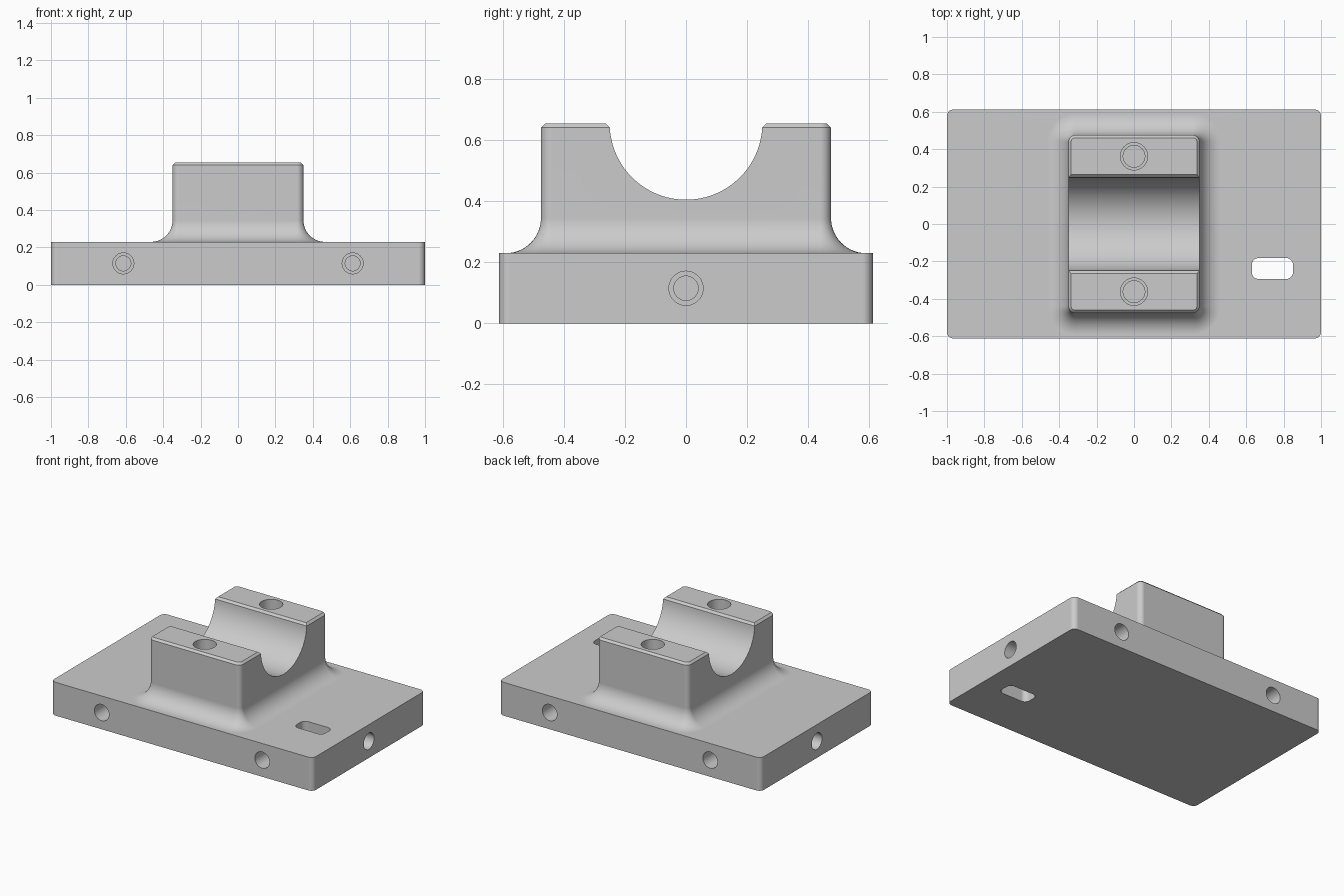
import bpy, bmesh
from math import pi, sin, cos, radians
from mathutils import Matrix, Vector

cube = bpy.data.objects.get("Cube")
if cube:
    bpy.data.objects.remove(cube, do_unlink=True)

# Main sizes
BASE_X, BASE_Y, BASE_Z = 1.0, 0.612, 0.23
BLOCK_X, BLOCK_Y, TOP_Z = 0.35, 0.475, 0.655
CORNER, FILLET, CHAMFER, CRADLE = 0.035, 0.115, 0.014, 0.25

metal = bpy.data.materials.new("grey metal")
metal.use_nodes = True
grey = (0.6, 0.6, 0.6, 1)
metal.diffuse_color = grey
metal.node_tree.nodes["Principled BSDF"].inputs["Base Color"].default_value = grey


def rounded_rect(hx, hy, r, z, steps=8):
    """Closed loop of a rectangle with rounded corners."""
    pts = []
    for k, (sx, sy) in enumerate([(1, 1), (-1, 1), (-1, -1), (1, -1)]):
        for i in range(steps + 1):
            a = (k + i / steps) * pi / 2
            pts.append(Vector((sx * (hx - r) + r * cos(a), sy * (hy - r) + r * sin(a), z)))
    return pts


def circle(r, z, n=40):
    return [Vector((r * cos(2 * pi * i / n), r * sin(2 * pi * i / n), z)) for i in range(n)]


def loft(name, loops, matrix=Matrix()):
    """Closed solid skinned through loops of equal length."""
    bm = bmesh.new()
    rings = [[bm.verts.new(matrix @ p) for p in loop] for loop in loops]
    for a, b in zip(rings, rings[1:]):
        for i in range(len(a)):
            j = (i + 1) % len(a)
            bm.faces.new((a[i], a[j], b[j], b[i]))
    bm.faces.new(rings[0])
    bm.faces.new(rings[-1])
    bmesh.ops.recalc_face_normals(bm, faces=bm.faces)
    mesh = bpy.data.meshes.new(name)
    bm.to_mesh(mesh)
    bm.free()
    mesh.materials.append(metal)
    obj = bpy.data.objects.new(name, mesh)
    bpy.context.collection.objects.link(obj)
    return obj


def block_loop(offset, z):
    return rounded_rect(BLOCK_X + offset, BLOCK_Y + offset, CORNER + offset, z)


# Base plate flowing through a fillet into the upright block
loops = [rounded_rect(BASE_X, BASE_Y, CORNER, z) for z in (0, BASE_Z)]
for i in range(15):
    a = i / 14 * pi / 2
    loops.append(block_loop(FILLET * (1 - sin(a)), BASE_Z + FILLET * (1 - cos(a))))
loops += [block_loop(0, TOP_Z - CHAMFER), block_loop(-CHAMFER, TOP_Z)]
body = loft("bearing_block", loops)

cutters = []

# Half-round cradle with chamfered lips, running along x
lip = CRADLE + CHAMFER
profile = [(-lip - 0.05, TOP_Z + 0.05), (-lip, TOP_Z)]
start = math_a = CHAMFER / CRADLE
for i in range(49):
    a = pi + start + (pi - 2 * start) * i / 48
    profile.append((CRADLE * cos(a), TOP_Z + CRADLE * sin(a)))
profile += [(lip, TOP_Z), (lip + 0.05, TOP_Z + 0.05)]
cutters.append(loft("cradle_cutter", [[Vector((x, y, z)) for y, z in profile] for x in (-0.6, 0.6)]))

# Slot through the base
cutters.append(loft("slot_cutter", [rounded_rect(0.11, 0.056, 0.036, z) for z in (-0.1, 0.4)],
                    Matrix.Translation((0.74, -0.238, 0))))


def drill(name, place, axis, angle, big, small):
    """Stepped blind hole, drilled along local -z from the surface."""
    steps = [(big, 0.05), (big, -0.2), (small, -0.2), (small, -0.25)]
    matrix = Matrix.Translation(place) @ Matrix.Rotation(radians(angle), 4, axis)
    cutters.append(loft(name, [circle(r, z) for r, z in steps], matrix))


# Bolt holes on the lips, long sides and ends
for s in (-1, 1):
    drill("lip_hole_cutter", (0, s * 0.362, TOP_Z), 'X', 0, 0.073, 0.058)
    drill("end_hole_cutter", (s * BASE_X, 0, BASE_Z / 2), 'Y', s * 90, 0.056, 0.04)
    for x in (-0.613, 0.613):
        drill("side_hole_cutter", (x, s * BASE_Y, BASE_Z / 2), 'X', -s * 90, 0.056, 0.04)

# Cut everything out of the body, then shade it
bpy.context.view_layer.objects.active = body
body.select_set(True)
for cutter in cutters:
    cutter.hide_render = True
    mod = body.modifiers.new(cutter.name, 'BOOLEAN')
    mod.operation = 'DIFFERENCE'
    mod.solver = 'EXACT'
    mod.object = cutter
    bpy.ops.object.modifier_apply(modifier=mod.name)
    bpy.data.objects.remove(cutter, do_unlink=True)
bpy.ops.object.shade_smooth_by_angle(angle=radians(25))
normals = body.modifiers.new("flat_face_normals", 'WEIGHTED_NORMAL')
normals.keep_sharp = True
